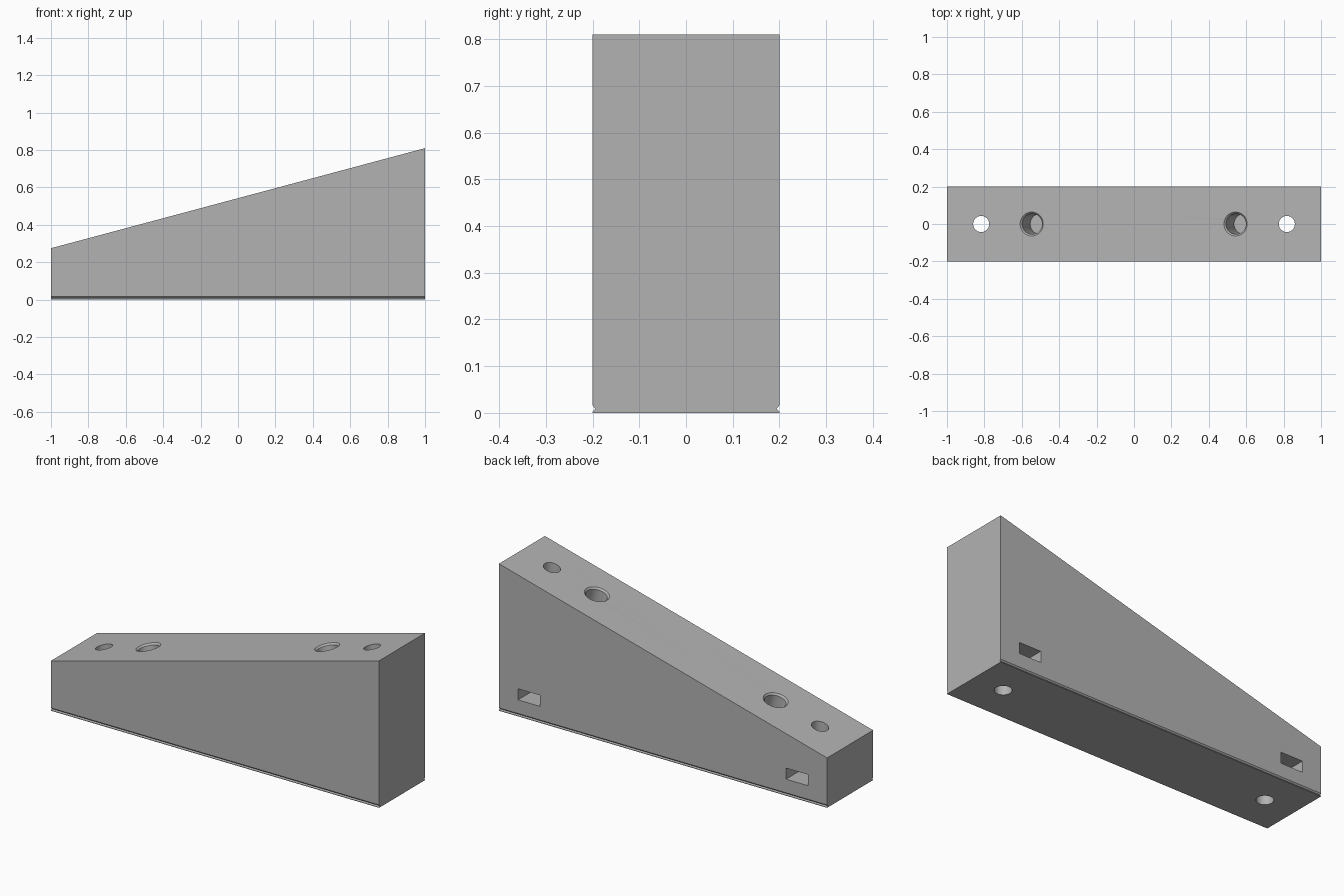
import bpy, bmesh, math
from mathutils import Matrix, Vector

cube = bpy.data.objects.get("Cube")
if cube:
    bpy.data.objects.remove(cube, do_unlink=True)

grey = bpy.data.materials.new("plain grey")
grey.use_nodes = True
color = (0.45, 0.45, 0.45, 1)
grey.diffuse_color = color
grey.node_tree.nodes["Principled BSDF"].inputs["Base Color"].default_value = color

LOW, HIGH = 0.275, 0.81
ANGLE = math.atan2(HIGH - LOW, 2)


def top_height(x):
    return LOW + (HIGH - LOW) * (x + 1) / 2


def add_object(name, bm, matrix=Matrix()):
    bmesh.ops.recalc_face_normals(bm, faces=bm.faces)
    mesh = bpy.data.meshes.new(name)
    bm.to_mesh(mesh)
    bm.free()
    mesh.materials.append(grey)
    obj = bpy.data.objects.new(name, mesh)
    bpy.context.collection.objects.link(obj)
    obj.matrix_world = matrix
    return obj


def prism(points, direction):
    """Extrude a flat outline along a direction."""
    bm = bmesh.new()
    face = bm.faces.new([bm.verts.new(p) for p in points])
    new = bmesh.ops.extrude_face_region(bm, geom=[face])["geom"]
    verts = [g for g in new if isinstance(g, bmesh.types.BMVert)]
    bmesh.ops.translate(bm, verts=verts, vec=Vector(direction))
    return bm


def turned(profile, sides=48):
    """Closed solid of revolution from (radius, height) pairs."""
    bm = bmesh.new()
    rings = [[bm.verts.new((r * math.cos(math.tau * i / sides),
                            r * math.sin(math.tau * i / sides), z))
              for i in range(sides)] for r, z in profile]
    for a, b in zip(rings, rings[1:]):
        for i in range(sides):
            j = (i + 1) % sides
            bm.faces.new((a[i], a[j], b[j], b[i]))
    bm.faces.new(rings[0])
    bm.faces.new(rings[-1])
    return bm


# Wedge body: section with V grooves near the base, then a sloped top
half = [(0.2, 0), (0.2, 0.003), (0.194, 0.009), (0.2, 0.016), (0.2, 1)]
section = half + [(-y, z) for y, z in reversed(half)]
bm = prism([(-1, y, z) for y, z in section], (2, 0, 0))
for v in bm.verts:
    if v.co.z > 0.5:
        v.co.z = top_height(v.co.x)
body = add_object("wedge_block", bm)

cutters = []
for side, end in ((-1, "low"), (1, "high")):
    x = side * 0.817
    # Vertical screw hole
    cutters.append(add_object(end + "_screw_hole_cutter",
                              turned([(0.043, -0.1), (0.043, 1)]),
                              Matrix.Translation((x, 0, 0))))
    # Nut pocket open at the back, with a pointed inner end
    w = 0.067
    outline = [(-w, 0.25), (w, 0.25), (w, -0.039), (0, -0.077), (-w, -0.039)]
    cutters.append(add_object(end + "_nut_pocket_cutter",
                              prism([(x + a, y, 0.091) for a, y in outline],
                                    (0, 0, 0.061))))
    # Chamfered blind hole square to the slope
    x = side * 0.545 - 0.002
    place = (Matrix.Translation((x, 0, top_height(x)))
             @ Matrix.Rotation(-ANGLE, 4, "Y"))
    cutters.append(add_object(end + "_blind_hole_cutter",
                              turned([(0.055, -0.175), (0.055, -0.009),
                                      (0.064, 0), (0.074, 0.01)]), place))

for cutter in cutters:
    cutter.hide_render = True
    cutter.hide_set(True)
    mod = body.modifiers.new(cutter.name, "BOOLEAN")
    mod.operation = "DIFFERENCE"
    mod.solver = "EXACT"
    mod.object = cutter

# Apply the cuts and drop the helpers
bpy.ops.object.select_all(action="DESELECT")
bpy.context.view_layer.objects.active = body
body.select_set(True)
for mod in list(body.modifiers):
    bpy.ops.object.modifier_apply(modifier=mod.name)
for cutter in cutters:
    bpy.data.objects.remove(cutter, do_unlink=True)
bpy.ops.object.shade_smooth_by_angle(angle=math.radians(25))
